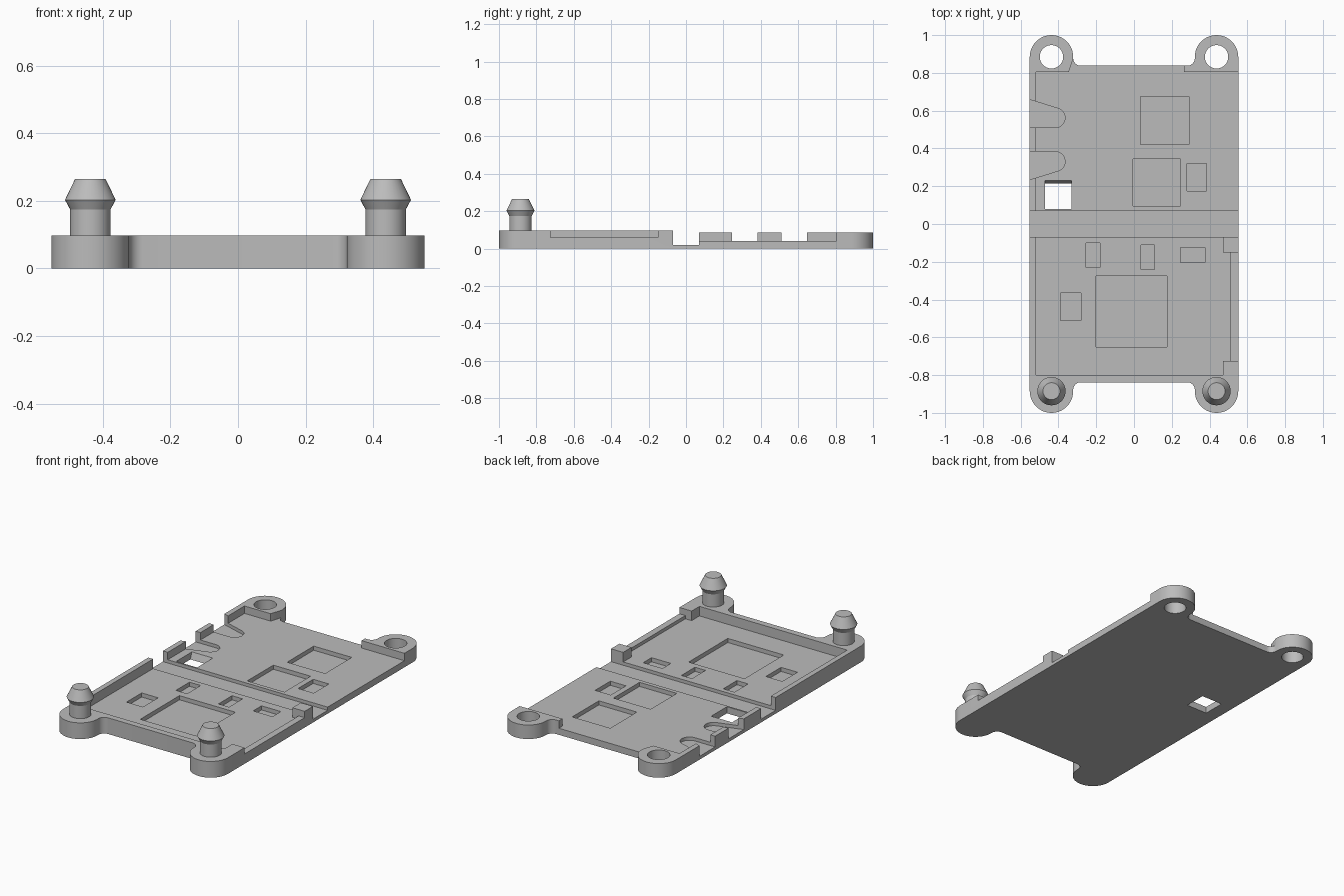
import bpy, bmesh
from math import sin, cos, radians

cube = bpy.data.objects.get("Cube")
if cube:
    bpy.data.objects.remove(cube, do_unlink=True)

grey = bpy.data.materials.new("light_grey_plastic")
grey.use_nodes = True
grey.diffuse_color = (0.5, 0.5, 0.5, 1)
grey.node_tree.nodes["Principled BSDF"].inputs["Base Color"].default_value = (0.5, 0.5, 0.5, 1)

HALF_W, LUG_X, LUG_Y, LUG_R = 0.552, 0.437, 0.885, 0.115
EDGE_Y, FILLET = 0.838, 0.04
HINGE, FLOOR, TOP = 0.07, 0.04, 0.098


def arc(cx, cy, r, a0, a1, n):
    angles = [radians(a0 + (a1 - a0) * i / n) for i in range(n + 1)]
    return [(cx + r * cos(a), cy + r * sin(a)) for a in angles]


def rect(x0, x1, y0, y1):
    return [(x0, y0), (x1, y0), (x1, y1), (x0, y1)]


def loft(name, rings):
    """Closed solid through rings of equal point count, each (points, z)."""
    bm = bmesh.new()
    loops = [[bm.verts.new((x, y, z)) for x, y in pts] for pts, z in rings]
    n = len(loops[0])
    for low, high in zip(loops, loops[1:]):
        for i in range(n):
            j = (i + 1) % n
            bm.faces.new((low[i], low[j], high[j], high[i]))
    bm.faces.new(loops[0][::-1])
    bm.faces.new(loops[-1])
    bmesh.ops.recalc_face_normals(bm, faces=bm.faces[:])
    mesh = bpy.data.meshes.new(name)
    bm.to_mesh(mesh)
    bm.free()
    obj = bpy.data.objects.new(name, mesh)
    mesh.materials.append(grey)
    bpy.context.collection.objects.link(obj)
    return obj


def cut(body, points, z0, z1=0.2, top_points=None):
    tool = loft("cutter", [(points, z0), (top_points or points, z1)])
    tool.hide_render = True
    mod = body.modifiers.new("cut", "BOOLEAN")
    mod.operation, mod.solver, mod.object = "DIFFERENCE", "EXACT", tool
    bpy.context.view_layer.update()
    deps = bpy.context.evaluated_depsgraph_get()
    result = bpy.data.meshes.new_from_object(body.evaluated_get(deps))
    body.modifiers.clear()
    body.data = result
    bpy.data.objects.remove(tool, do_unlink=True)


# Outline: round corner lugs blended into the end edges
corner = arc(LUG_X, LUG_Y, LUG_R, 0, 180, 24)
corner += arc(LUG_X - LUG_R - FILLET, EDGE_Y + FILLET, FILLET, 0, -90, 8)
back = corner + [(-x, y) for x, y in reversed(corner)]
outline = back + [(-x, -y) for x, y in back]
case = loft("clamshell_case", [(outline, 0), (outline, TOP)])

# Lower back half and thin hinge strip
cut(case, rect(-1, 1, 0, 1.2), 0.085)
cut(case, rect(-1, 1, -HINGE, HINGE), 0.02)

# Front tray with corner blocks and a lowered side wall
cut(case, [(-0.52, -0.03), (0.47, -0.03), (0.47, -0.15), (0.512, -0.15),
           (0.512, -0.725), (0.47, -0.725), (0.47, -0.8), (-0.52, -0.8)], FLOOR)
cut(case, rect(0.49, 0.7, -0.725, -0.15), 0.06)

# Back tray, open on its left side and at the end between the lugs
cut(case, [(-0.52, 0.03), (0.7, 0.03), (0.7, 0.805), (0.265, 0.805), (0.265, 0.95),
           (-0.297, 0.95), (-0.345, 0.805), (-0.52, 0.805)], FLOOR)

# Tapered cable slots, mirrored about the wall piece between them
slot = [(-0.6, 0.51)] + arc(-0.417, 0.562, 0.052, -90, 75, 14) + [(-0.6, 0.673)]
cut(case, slot, 0.02)
cut(case, [(x, 0.893 - y) for x, y in slot], 0.02)

# Through window with one sloped side
cut(case, rect(-0.47, -0.33, 0.08, 0.2075), -0.02, 0.06, rect(-0.47, -0.33, 0.08, 0.2375))

# Component pockets
for pocket in [(0.035, 0.29, 0.42, 0.675), (-0.005, 0.245, 0.095, 0.345),
               (0.28, 0.385, 0.175, 0.32), (-0.255, -0.18, -0.23, -0.1),
               (0.037, 0.108, -0.24, -0.11), (0.245, 0.375, -0.205, -0.125),
               (-0.39, -0.28, -0.51, -0.365), (-0.2, 0.175, -0.65, -0.275)]:
    cut(case, rect(*pocket), 0.015)

# Snap holes in the back lugs and matching pegs on the front lugs
parts = [case]
for side, name in ((-1, "right_snap_peg"), (1, "left_snap_peg")):
    cut(case, arc(side * LUG_X, LUG_Y, 0.062, 0, 350.0, 35), -0.1)
    profile = [(0.06, 0.09), (0.06, 0.175), (0.075, 0.203), (0.045, 0.265)]
    parts.append(loft(name, [(arc(side * LUG_X, -LUG_Y, r, 0, 350, 35), z)
                             for r, z in profile]))

# Smooth the round sides, keep the edges crisp
bpy.ops.object.select_all(action="DESELECT")
for part in parts:
    part.select_set(True)
bpy.context.view_layer.objects.active = case
bpy.ops.object.shade_smooth_by_angle(angle=radians(25))
